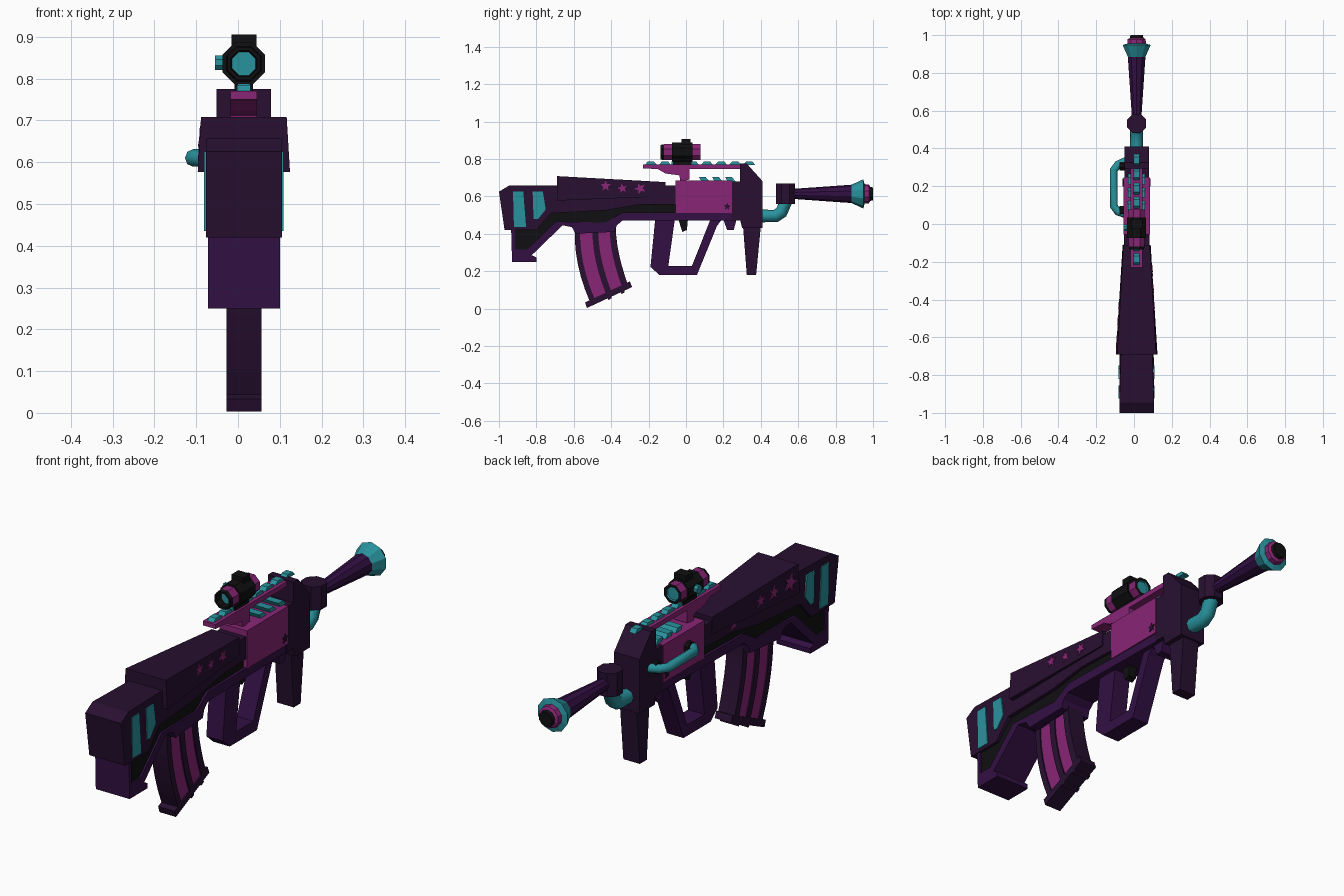
import bpy, bmesh, math
from mathutils import Vector

cube = bpy.data.objects.get("Cube")
if cube:
    bpy.data.objects.remove(cube, do_unlink=True)

CX = 0.014  # centre plane of the gun


def material(name, rgb):
    m = bpy.data.materials.new(name)
    m.use_nodes = True
    m.diffuse_color = (*rgb, 1)
    m.node_tree.nodes["Principled BSDF"].inputs["Base Color"].default_value = (*rgb, 1)
    return m


DARK = material("dark purple", (0.021, 0.005, 0.030))
PURPLE = material("purple", (0.032, 0.005, 0.056))
PINK = material("magenta", (0.25, 0.019, 0.18))
TEAL = material("teal", (0.022, 0.29, 0.34))
BLACK = material("black", (0.005, 0.005, 0.006))


def finish(name, bm, mats):
    bmesh.ops.recalc_face_normals(bm, faces=bm.faces)
    mesh = bpy.data.meshes.new(name)
    bm.to_mesh(mesh)
    bm.free()
    for m in mats:
        mesh.materials.append(m)
    ob = bpy.data.objects.new(name, mesh)
    bpy.context.collection.objects.link(ob)
    return ob


def prism(name, pts, mat, half, side=0):
    """Side profile (y, z) extruded across x; half may vary with y and z.
    side = 1 or -1 makes a thin plate on that flank only."""
    h = half if callable(half) else (lambda y, z: half)
    bm = bmesh.new()
    rows = []
    for s in (-1, 1):
        row = []
        for y, z in pts:
            x = side * h(y, z) + s * 0.004 if side else s * h(y, z)
            row.append(bm.verts.new((CX + x, y, z)))
        rows.append(row)
        bm.faces.new(row)
    for i in range(len(pts)):
        j = (i + 1) % len(pts)
        bm.faces.new((rows[0][i], rows[0][j], rows[1][j], rows[1][i]))
    return finish(name, bm, [mat])


def box(name, y0, y1, z0, z1, mat, half):
    return prism(name, [(y0, z0), (y1, z0), (y1, z1), (y0, z1)], mat, half)


def lathe(name, profile, center, axis="Y", sides=8):
    """Rings (offset, radius, material of the band that follows) round an axis."""
    bm = bmesh.new()
    mats = list(dict.fromkeys(p[2] for p in profile))
    rings = []
    for d, r, _ in profile:
        ring = []
        for k in range(sides):
            a = math.tau * (k + 0.5) / sides
            u, v = r * math.cos(a), r * math.sin(a)
            p = {"X": (d, u, v), "Y": (u, d, v), "Z": (u, v, d)}[axis]
            ring.append(bm.verts.new(Vector(center) + Vector(p)))
        rings.append(ring)
    for n in range(len(rings) - 1):
        for k in range(sides):
            j = (k + 1) % sides
            f = bm.faces.new((rings[n][k], rings[n][j], rings[n + 1][j], rings[n + 1][k]))
            f.material_index = mats.index(profile[n][2])
    for n in (0, -1):
        bm.faces.new(rings[n]).material_index = mats.index(profile[n][2])
    return finish(name, bm, mats)


def tube(name, pts, radius, mat):
    cu = bpy.data.curves.new(name, "CURVE")
    cu.dimensions = "3D"
    cu.bevel_depth = radius
    cu.bevel_resolution = 2
    cu.use_fill_caps = True
    sp = cu.splines.new("POLY")
    sp.points.add(len(pts) - 1)
    for p, co in zip(sp.points, pts):
        p.co = (*co, 1)
    cu.materials.append(mat)
    ob = bpy.data.objects.new(name, cu)
    bpy.context.collection.objects.link(ob)
    bpy.ops.object.select_all(action="DESELECT")
    ob.select_set(True)
    bpy.context.view_layer.objects.active = ob
    bpy.ops.object.convert(target="MESH")


def star(name, y, z, r, mat, half, side, tilt=0.0):
    pts = []
    for k in range(10):
        a = math.tau * k / 10 + math.pi / 2 + tilt
        q = r if k % 2 == 0 else r * 0.42
        pts.append((y + q * math.cos(a), z + q * math.sin(a)))
    prism(name, pts, mat, half, side)


# Widths that taper towards the muzzle
def taper(a, b, inset=0.0):
    def half(y, z):
        t = min(1, max(0, (y + 0.7) / 0.65))
        return a + (b - a) * t - inset
    return half


stock_half = taper(0.091, 0.066)
frame_half = taper(0.091, 0.066, 0.005)


def cheek_half(y, z):
    return taper(0.103, 0.064)(y, z) + (0.71 - z) * 0.06


# Stock: upper shell, recessed core, lower frame
prism("stock_shell", [(-1, 0.625), (-0.946, 0.657), (-0.055, 0.657), (-0.055, 0.555),
                      (-0.25, 0.555), (-0.43, 0.525), (-0.72, 0.51), (-0.8, 0.42),
                      (-0.97, 0.42)], DARK, stock_half)
prism("stock_core", [(-0.92, 0.5), (-0.05, 0.6), (-0.05, 0.49), (-0.36, 0.49),
                     (-0.43, 0.45), (-0.68, 0.45), (-0.84, 0.3), (-0.92, 0.3)],
      BLACK, taper(0.091, 0.066, 0.013))
prism("lower_frame", [(-0.935, 0.43), (-0.915, 0.43), (-0.915, 0.315), (-0.85, 0.315),
                      (-0.695, 0.465), (-0.43, 0.46), (-0.34, 0.513), (0.3, 0.513),
                      (0.3, 0.47), (-0.34, 0.47), (-0.37, 0.445), (-0.38, 0.41),
                      (-0.59, 0.4), (-0.61, 0.435), (-0.66, 0.445), (-0.825, 0.285),
                      (-0.8, 0.273), (-0.8, 0.25), (-0.93, 0.25)], PURPLE, frame_half)
prism("cheek_rest", [(-0.69, 0.708), (-0.11, 0.676), (-0.11, 0.6), (-0.69, 0.577)],
      DARK, cheek_half)

# Stock stripes and stars
for s, tag in ((1, "left"), (-1, "right")):
    prism("stripe_rear_" + tag, [(-0.925, 0.625), (-0.87, 0.625), (-0.855, 0.435),
                                 (-0.92, 0.435)], TEAL, stock_half, s)
    prism("stripe_front_" + tag, [(-0.82, 0.625), (-0.765, 0.625), (-0.75, 0.53),
                                  (-0.79, 0.48), (-0.815, 0.48)], TEAL, stock_half, s)
    star("receiver_star_" + tag, 0.22, 0.545, 0.022, DARK, 0.07, s)
for i, (y, z, r) in enumerate([(-0.43, 0.655, 0.03), (-0.34, 0.642, 0.027), (-0.245, 0.642, 0.032)]):
    star(f"stock_star_left_{i}", y, z, r, PINK, cheek_half, 1, 0.2 * i)
for i, (y, z, r) in enumerate([(-0.43, 0.635, 0.03), (-0.52, 0.64, 0.033), (-0.63, 0.645, 0.045)]):
    star(f"stock_star_right_{i}", y, z, r, PINK, cheek_half, -1, 0.2 * i)
star("stock_star_right_front", -0.26, 0.585, 0.026, PINK, stock_half, -1)

# Receiver, sight rail and front block
box("receiver", -0.055, 0.245, 0.51, 0.684, PINK, 0.07)
prism("sight_rail", [(-0.23, 0.77), (0.31, 0.77), (0.31, 0.747), (0.02, 0.747),
                     (0.02, 0.69), (-0.03, 0.68), (-0.035, 0.712), (-0.11, 0.722),
                     (-0.15, 0.745), (-0.23, 0.75)], PINK, 0.032)
prism("front_block", [(0.29, 0.775), (0.325, 0.775), (0.41, 0.68), (0.41, 0.43),
                      (0.3, 0.43), (0.29, 0.47), (0.24, 0.47), (0.24, 0.68),
                      (0.29, 0.68)], DARK, 0.065)
prism("foregrip", [(0.305, 0.44), (0.4, 0.44), (0.375, 0.18), (0.325, 0.18)], DARK, 0.042)
prism("frame_ridge", [(0.2, 0.475), (0.27, 0.475), (0.255, 0.42), (0.22, 0.42)], PURPLE, 0.045)
for i in range(8):
    y = -0.22 + i * 0.075
    prism(f"rail_tooth_{i}", [(y, 0.768), (y + 0.065, 0.768), (y + 0.05, 0.785),
                              (y + 0.015, 0.785)], TEAL, 0.016)
for i in range(3):
    y = 0.07 + i * 0.07
    prism(f"receiver_tooth_{i}", [(y, 0.703), (y + 0.035, 0.703), (y + 0.055, 0.68),
                                  (y + 0.012, 0.68)], TEAL, 0.045)

# Pistol grip with guard loop, and trigger
prism("grip_rear", [(-0.165, 0.475), (-0.06, 0.475), (-0.095, 0.225), (-0.14, 0.178),
                    (-0.19, 0.222)], PURPLE, 0.042)
prism("grip_bottom", [(-0.1, 0.228), (0.032, 0.228), (0.058, 0.178), (-0.14, 0.178)], PURPLE, 0.042)
prism("grip_front", [(0.13, 0.475), (0.19, 0.475), (0.165, 0.44), (0.058, 0.178),
                     (0.032, 0.228)], PURPLE, 0.042)
prism("trigger", [(-0.04, 0.475), (0.01, 0.475), (0.005, 0.42), (-0.02, 0.41)], BLACK, 0.02)

# Curved magazine: core with raised ribs
REAR = [(-0.595, 0.43), (-0.578, 0.235), (-0.515, 0.04)]
FRONT = [(-0.375, 0.43), (-0.358, 0.29), (-0.31, 0.125)]


def bent(line, t):
    a, b, c = (Vector(p) for p in line)
    return (1 - t) * (1 - 2 * t) * a + 4 * t * (1 - t) * b + t * (2 * t - 1) * c


def mag_strip(name, u0, u1, mat, half):
    ts = [k / 6 for k in range(7)]
    edge = lambda u: [tuple(bent(REAR, t).lerp(bent(FRONT, t), u)) for t in ts]
    prism(name, edge(u0) + edge(u1)[::-1], mat, half)


mag_strip("magazine_core", 0.03, 0.97, PINK, 0.036)
for i, (u0, u1) in enumerate([(0, 0.13), (0.43, 0.57), (0.85, 1)]):
    mag_strip(f"magazine_rib_{i}", u0, u1, DARK, 0.042)
prism("magazine_base", [(-0.54, 0.033), (-0.3, 0.145), (-0.288, 0.115), (-0.53, 0.003)], DARK, 0.042)
for i in range(2):
    y, z = -0.425 + i * 0.07, 0.05 + i * 0.032
    prism(f"base_nub_{i}", [(y, z + 0.03), (y + 0.02, z + 0.04), (y + 0.027, z + 0.005),
                            (y + 0.01, z - 0.005)], DARK, 0.042)

# Muzzle: elbow pipe, collar and flared horn
tube("elbow_pipe", [(CX, 0.4, 0.495), (CX, 0.48, 0.495), (CX, 0.51, 0.515),
                    (CX, 0.55, 0.61)], 0.034, TEAL)
lathe("collar", [(0.56, 0.055, DARK), (0.668, 0.055, DARK)], (CX, 0.532, 0), "Z")
lathe("horn", [(0.56, 0.026, PURPLE), (0.885, 0.049, TEAL), (0.948, 0.078, TEAL),
               (0.955, 0.052, PINK), (0.978, 0.05, PINK), (0.985, 0.038, BLACK),
               (1.0, 0.034, BLACK)], (CX, 0, 0.613), "Y", 10)

# Side handle
tube("side_handle", [(-0.04, 0.335, 0.61), (-0.085, 0.315, 0.61), (-0.107, 0.285, 0.61),
                     (-0.107, 0.095, 0.61), (-0.085, 0.065, 0.61), (-0.04, 0.05, 0.61)], 0.021, TEAL)
for i, y in enumerate((0.07, 0.31)):
    lathe(f"handle_socket_{i}", [(-0.078, 0.028, BLACK), (-0.04, 0.028, BLACK)], (0, y, 0.61), "X")

# Scope with a recessed lens at each end
lathe("scope", [(-0.1, 0.031, TEAL), (-0.1, 0.0305, BLACK), (-0.135, 0.034, BLACK),
                (-0.135, 0.042, BLACK), (-0.118, 0.046, PINK), (-0.075, 0.046, BLACK),
                (-0.075, 0.055, BLACK), (0.035, 0.055, BLACK), (0.035, 0.046, PINK),
                (0.078, 0.046, BLACK), (0.078, 0.033, TEAL), (0.07, 0.031, TEAL)], (CX, 0, 0.836))
box("scope_top", -0.025, 0.025, 0.87, 0.906, BLACK, 0.03)
box("scope_mount", -0.07, 0.03, 0.765, 0.8, BLACK, 0.022)
box("scope_mount_clip", -0.078, 0.038, 0.768, 0.787, TEAL, 0.014)
lathe("scope_knob", [(-0.055, 0.019, TEAL), (-0.03, 0.019, TEAL)], (0, -0.02, 0.838), "X")
